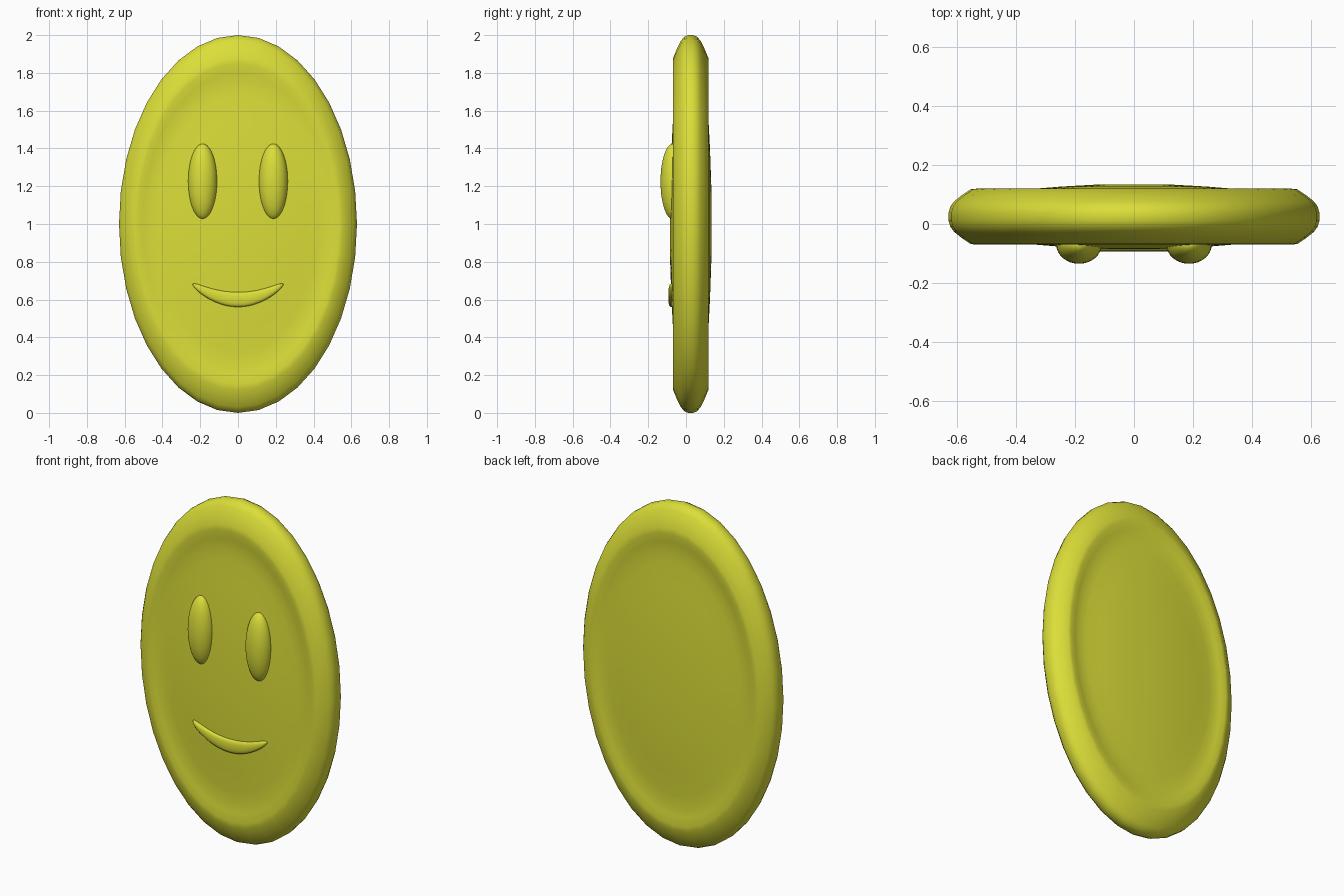
import bpy, bmesh, math

cube = bpy.data.objects.get("Cube")
if cube:
    bpy.data.objects.remove(cube, do_unlink=True)

yellow = bpy.data.materials.new("lime_yellow")
yellow.use_nodes = True
colour = (0.71, 0.73, 0.04, 1)
yellow.diffuse_color = colour
yellow.node_tree.nodes["Principled BSDF"].inputs["Base Color"].default_value = colour


def loft(name, rings, capped=True):
    """Skin a list of closed rings of points and close both ends."""
    bm = bmesh.new()
    loops = [[bm.verts.new(p) for p in ring] for ring in rings]
    for a, b in zip(loops, loops[1:]):
        n = len(a)
        for i in range(n):
            j = (i + 1) % n
            bm.faces.new((a[i], a[j], b[j], b[i]))
    if capped:
        bm.faces.new(loops[0])
        bm.faces.new(loops[-1])
    bmesh.ops.recalc_face_normals(bm, faces=bm.faces)
    mesh = bpy.data.meshes.new(name)
    bm.to_mesh(mesh)
    bm.free()
    mesh.materials.append(yellow)
    obj = bpy.data.objects.new(name, mesh)
    bpy.context.collection.objects.link(obj)
    for poly in mesh.polygons:
        poly.use_smooth = True
    return obj


# Oval disc: radius fraction and half thickness, from the domed centre
# through a shallow groove to the rounded rim
MID_Y, RX, RZ, SIDES = 0.025, 0.63, 1.0, 36
profile = [(0.02, 0.110), (0.2, 0.109), (0.4, 0.102), (0.55, 0.094),
           (0.68, 0.085), (0.75, 0.083), (0.80, 0.088), (0.85, 0.095),
           (0.88, 0.093), (0.93, 0.072), (0.97, 0.052), (0.99, 0.035), (1.0, 0.014)]


def oval(t, y):
    angles = [2 * math.pi * i / SIDES for i in range(SIDES)]
    return [(RX * t * math.sin(a), y, RZ + RZ * t * math.cos(a)) for a in angles]


front = [oval(t, MID_Y - h) for t, h in profile]
back = [oval(t, MID_Y + h) for t, h in reversed(profile)]
loft("face_disc", front + back)

# Eyes: tall ellipsoids set into the front
for side, x in (("left", 0.187), ("right", -0.187)):
    bpy.ops.mesh.primitive_uv_sphere_add(segments=32, ring_count=20, radius=1,
                                         location=(x, -0.07, 1.225))
    eye = bpy.context.object
    eye.name = side + "_eye"
    eye.scale = (0.077, 0.065, 0.2)
    eye.data.materials.append(yellow)
    bpy.ops.object.shade_smooth()

# Smile: curved raised crescent, thin and rounded at the tips
rings = []
STEPS = 24
for i in range(STEPS + 1):
    u = -math.cos(math.pi * i / STEPS) * 0.999
    half = 0.04 * (1 - 0.6 * u * u) * math.sqrt(1 - u ** 12)
    depth = 0.021 * math.sqrt(1 - u ** 12)
    ring = []
    for k in range(16):
        a = 2 * math.pi * k / 16
        c, s = math.cos(a), math.sin(a)
        # squared-off section with a flat front
        y = -0.072 - depth * math.copysign(abs(c) ** 0.6, c)
        z = 0.60 + 0.08 * u * u + half * math.copysign(abs(s) ** 0.8, s)
        ring.append((0.24 * u, y, z))
    rings.append(ring)
loft("smile", rings)
